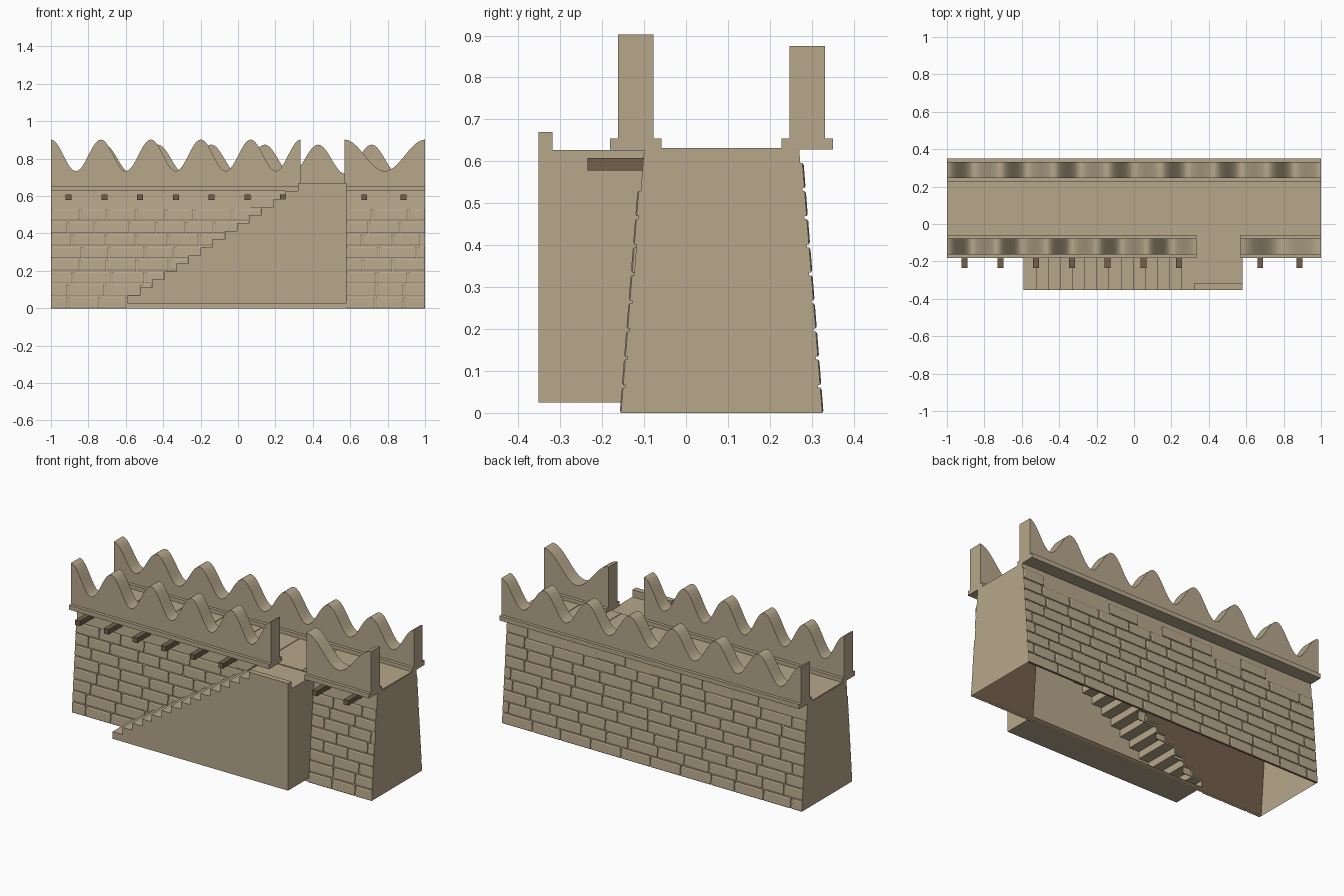
import bpy, bmesh, math, random
from mathutils import Vector

random.seed(4)
cube = bpy.data.objects.get("Cube")
if cube:
    bpy.data.objects.remove(cube)


def material(name, rgb):
    m = bpy.data.materials.new(name)
    m.use_nodes = True
    m.diffuse_color = (*rgb, 1)
    m.node_tree.nodes["Principled BSDF"].inputs["Base Color"].default_value = (*rgb, 1)
    return m


STONE = material("sandstone", (0.47, 0.39, 0.26))
WOOD = material("dark_brown", (0.17, 0.115, 0.07))

# Main dimensions
MID, TOP = 0.085, 0.628            # wall centre line in y, walkway height
STEPS, TREAD, RISE = 14, 0.065, 0.043
STAIR_X, STAIR_Z = -0.59, 0.025
LANDING_X, STAIR_END, STAIR_Y = STAIR_X + STEPS * TREAD, 0.58, -0.352


def wall_y(side, z, out=0.0):
    """y of the battered wall face; side is -1 for front, 1 for back."""
    return MID + side * (0.235 - 0.05 * z / TOP + out)


def finish(name, bm, mat):
    me = bpy.data.meshes.new(name)
    bm.to_mesh(me)
    bm.free()
    me.materials.append(mat)
    ob = bpy.data.objects.new(name, me)
    bpy.context.collection.objects.link(ob)
    return ob


def add_box(bm, lo, hi):
    verts = bmesh.ops.create_cube(bm, size=1)["verts"]
    for v in verts:
        v.co = Vector([a + (c + 0.5) * (b - a) for a, b, c in zip(lo, hi, v.co)])


def box(name, lo, hi, mat=STONE):
    bm = bmesh.new()
    add_box(bm, lo, hi)
    return finish(name, bm, mat)


def panel(name, points, facing, mat=STONE):
    bm = bmesh.new()
    f = bm.faces.new([bm.verts.new(p) for p in points])
    f.normal_update()
    if f.normal.dot(Vector(facing)) < 0:
        f.normal_flip()
    return finish(name, bm, mat)


# Stepped outline shared by the staircase and the opening behind it
steps = [(STAIR_X, STAIR_Z)]
for i in range(STEPS):
    z = STAIR_Z + (i + 1) * RISE
    steps += [(STAIR_X + i * TREAD, z), (STAIR_X + (i + 1) * TREAD, z)]

# Hollow battered wall, open underneath
for s, side_name in ((1, "left"), (-1, "right")):
    panel(side_name + "_end_wall",
          [(s, wall_y(-1, 0), 0), (s, wall_y(1, 0), 0),
           (s, wall_y(1, TOP), TOP), (s, wall_y(-1, TOP), TOP)], (s, 0, 0))
panel("walkway_base", [(x, wall_y(s, TOP), TOP) for x, s in
                       ((-1, -1), (1, -1), (1, 1), (-1, 1))], (0, 0, 1))
front = [(-1, 0), (1, 0), (1, TOP), (STAIR_END, TOP), (STAIR_END, STAIR_Z)]
front += steps + [(-1, TOP)]
back = [(-1, 0), (1, 0), (1, TOP), (-1, TOP)]
for s, outline, label in ((-1, front, "front"), (1, back, "back")):
    panel(label + "_wall", [(x, wall_y(s, z), z) for x, z in outline], (0, s, 0))
    panel(label + "_wall_lining",
          [(x, wall_y(s, z, -0.008), z) for x, z in outline], (0, -s, 0), WOOD)


# Chamfered brick courses on both battered faces
def add_brick(bm, side, x0, x1, z0, z1):
    rings = []
    for out, inset in ((0, 0), (0.005, 0), (0.008, 0.005)):
        corners = ((x0 + inset, z0 + inset), (x1 - inset, z0 + inset),
                   (x1 - inset, z1 - inset), (x0 + inset, z1 - inset))
        rings.append([bm.verts.new((x, wall_y(side, z, out), z)) for x, z in corners])
    for a, b in zip(rings, rings[1:]):
        for i in range(4):
            j = (i + 1) % 4
            bm.faces.new((a[i], a[j], b[j], b[i]))
    bm.faces.new(rings[-1])
    if side > 0:
        bmesh.ops.reverse_faces(bm, faces=list({f for r in rings for v in r for f in v.link_faces}))


def brick_course(bm, side, start, end, z0, z1, keep):
    x = start
    width = random.uniform(0.07, 0.18)
    while x < end - 0.02:
        stop = min(x + width, end)
        if random.random() < keep:
            add_brick(bm, side, x, stop - (0.008 if stop < end else 0), z0, z1)
        x = stop
        width = random.uniform(0.14, 0.21)


COURSE = 0.067
for side, label in ((-1, "front"), (1, "back")):
    bm = bmesh.new()
    for row in range(9):
        z0 = row * COURSE
        z1 = z0 + COURSE - 0.007
        keep = 1 if row < 8 else 0.4
        if side > 0:
            spans = [(-1, 1)]
        else:
            reach = STAIR_X + TREAD * max(0, math.floor((z1 - STAIR_Z) / RISE))
            spans = [(-1, reach), (STAIR_END, 1)]
        for a, b in spans:
            brick_course(bm, side, a, b, z0, z1, keep)
    finish(label + "_bricks", bm, STONE)

# Staircase shell, open towards the wall
outline = steps + [(STAIR_END, steps[-1][1]), (STAIR_END, STAIR_Z)]
bm = bmesh.new()
near = [bm.verts.new((x, STAIR_Y, z)) for x, z in outline]
far = [bm.verts.new((x, wall_y(-1, z), z)) for x, z in outline]
bm.faces.new(near)
for i in range(len(near)):
    j = (i + 1) % len(near)
    bm.faces.new((near[j], near[i], far[i], far[j]))
bm.normal_update()
if bm.faces[:][0].normal.y > 0:
    bmesh.ops.reverse_faces(bm, faces=bm.faces[:])
finish("staircase", bm, STONE)
box("landing_kerb", (LANDING_X, STAIR_Y, TOP - 0.005), (STAIR_END, -0.318, 0.67))

# Walkway slabs
bm = bmesh.new()
for i in range(8):
    x = -1 + i * 0.25
    add_box(bm, (x + 0.002, wall_y(-1, TOP), TOP - 0.002),
            (x + 0.248, wall_y(1, TOP), TOP + 0.004))
finish("walkway_slabs", bm, STONE)


# Parapets: a ledge carrying a wavy crest
def parapet(name, x0, x1, y, high, low, waves):
    ledge_z = 0.655
    box(name + "_ledge", (x0, y - 0.061, TOP), (x1, y + 0.061, ledge_z))
    n = waves * 20
    pts = [(x0, ledge_z)]
    for i in range(n + 1):
        c = math.cos(math.tau * waves * i / n)
        pts.append((x0 + (x1 - x0) * i / n, (high + low) / 2 + (high - low) / 2 * c))
    pts.append((x1, ledge_z))
    bm = bmesh.new()
    face = bm.faces.new([bm.verts.new((x, y - 0.042, z)) for x, z in pts])
    ext = bmesh.ops.extrude_face_region(bm, geom=[face], use_keep_orig=True)["geom"]
    for v in ext:
        if isinstance(v, bmesh.types.BMVert):
            v.co.y += 0.084
    bmesh.ops.recalc_face_normals(bm, faces=bm.faces[:])
    ob = finish(name + "_crest", bm, STONE)
    bpy.ops.object.select_all(action='DESELECT')
    ob.select_set(True)
    bpy.context.view_layer.objects.active = ob
    bpy.ops.object.shade_smooth_by_angle(angle=math.radians(35))


parapet("front_right_parapet", -1, 0.335, -0.12, 0.902, 0.733, 5)
parapet("front_left_parapet", 0.57, 1, -0.12, 0.902, 0.733, 1)
parapet("back_parapet", -1, 1, 0.289, 0.875, 0.72, 7)

# Wooden beam ends under the front ledge
beams = [-0.905 + 0.191 * i for i in range(7)] + [0.675, 0.885]
for i, x in enumerate(beams):
    box("beam_%d" % (i + 1), (x - 0.016, -0.235, 0.578), (x + 0.016, -0.09, 0.608), WOOD)
